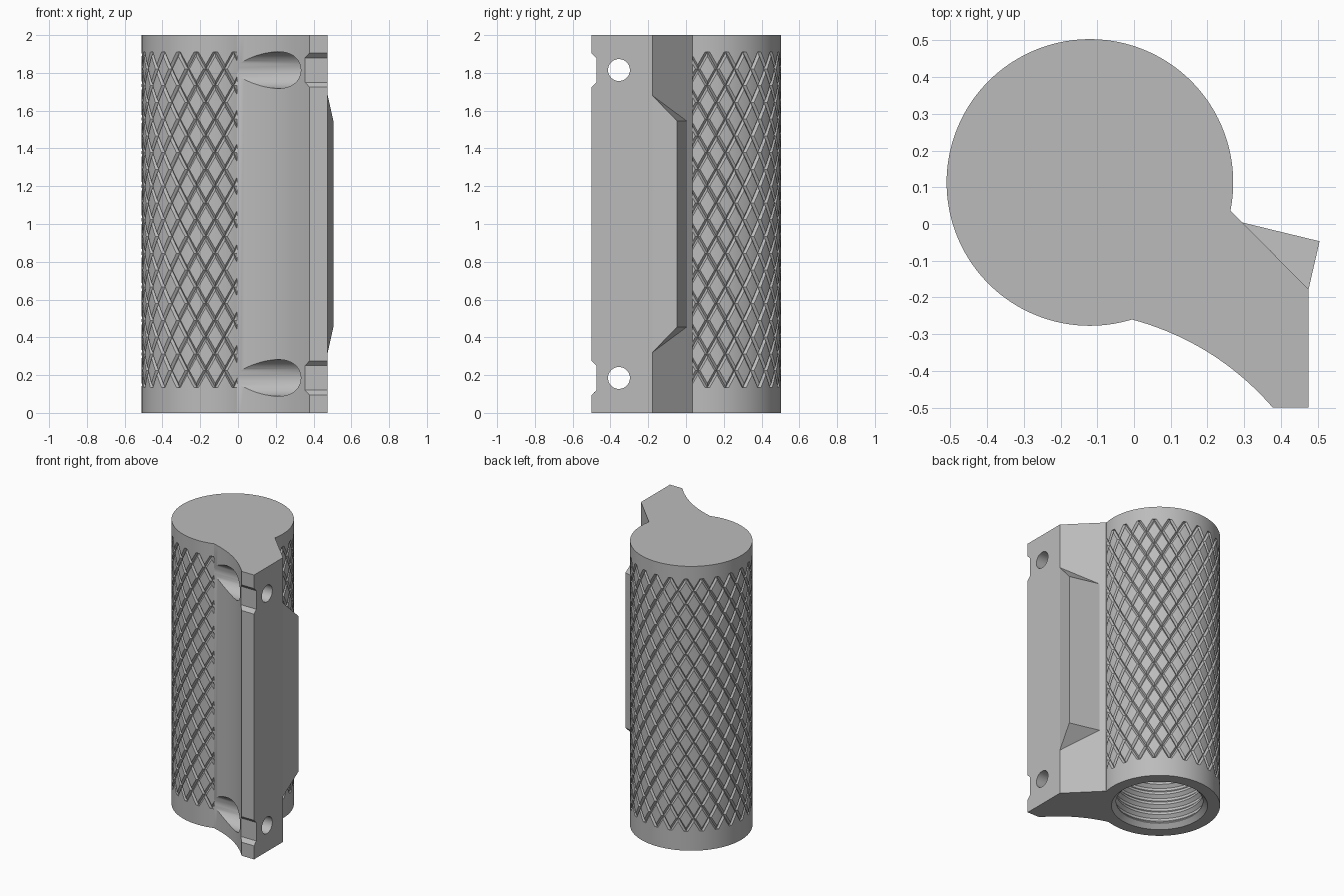
import bpy, bmesh, math
from mathutils import Vector

cube = bpy.data.objects.get("Cube")
if cube:
    bpy.data.objects.remove(cube, do_unlink=True)

grey = bpy.data.materials.new("plain_grey")
grey.use_nodes = True
colour = (0.5, 0.5, 0.5, 1)
grey.diffuse_color = colour
grey.node_tree.nodes["Principled BSDF"].inputs["Base Color"].default_value = colour


def finish(name, bm):
    """Turn a bmesh into a linked grey object."""
    bmesh.ops.recalc_face_normals(bm, faces=bm.faces)
    mesh = bpy.data.meshes.new(name)
    bm.to_mesh(mesh)
    bm.free()
    mesh.materials.append(grey)
    obj = bpy.data.objects.new(name, mesh)
    bpy.context.collection.objects.link(obj)
    return obj


def activate(obj):
    bpy.ops.object.select_all(action='DESELECT')
    obj.select_set(True)
    bpy.context.view_layer.objects.active = obj


def smooth(obj):
    activate(obj)
    bpy.ops.object.shade_smooth_by_angle(angle=math.radians(28))


def prism(name, points, offset):
    """Extrude a closed outline of 3D points along an offset."""
    bm = bmesh.new()
    face = bm.faces.new([bm.verts.new(p) for p in points])
    new = bmesh.ops.extrude_face_region(bm, geom=[face])["geom"]
    verts = [v for v in new if isinstance(v, bmesh.types.BMVert)]
    bmesh.ops.translate(bm, verts=verts, vec=offset)
    return finish(name, bm)


def cut(target, cutter):
    """Subtract a cutter from the target, then discard it."""
    cutter.hide_render = True
    mod = target.modifiers.new("cut", 'BOOLEAN')
    mod.operation = 'DIFFERENCE'
    mod.solver = 'EXACT'
    mod.object = cutter
    activate(target)
    bpy.ops.object.modifier_apply(modifier=mod.name)
    bpy.data.objects.remove(cutter, do_unlink=True)


CX, CY, R = -0.12, 0.113, 0.39
HEIGHT = 2.0
KNURL_LOW, KNURL_HIGH = 0.135, 1.91
STEP = 8                    # grid steps per diamond
AROUND, TALL = 24, 10       # diamonds around and up the tube
DEPTH = 0.013
COLS, ROWS = AROUND * STEP, TALL * STEP

# Knurled tube: threaded bore, mouth, outer wall and closed top as stacked rings
rings = [(0.28, 1.85), (0.28, 0.6)]
pitch = 0.075
for k in range(7, 0, -1):
    z = k * pitch
    rings += [(0.28, z + 0.02), (0.30, z), (0.30, z - 0.018), (0.28, z - 0.038)]
rings += [(0.28, 0.03), (0.31, 0), (R, 0), (R, KNURL_LOW)]
first_knurl = len(rings)
rings += [(R, KNURL_LOW + (KNURL_HIGH - KNURL_LOW) * j / ROWS) for j in range(ROWS + 1)]
rings += [(R, KNURL_HIGH), (R, HEIGHT)]

bm = bmesh.new()
grid = []
for k, (radius, z) in enumerate(rings):
    j = k - first_knurl
    row = []
    for i in range(COLS):
        angle = math.tau * i / COLS - math.pi / 2
        groove = 0 <= j <= ROWS and ((i + j) % STEP == 0 or (i - j) % STEP == 0)
        r = radius - DEPTH if groove else radius
        row.append(bm.verts.new((CX + r * math.cos(angle), CY + r * math.sin(angle), z)))
    grid.append(row)


def gap(n):
    return min(n % STEP, -n % STEP)


for k in range(len(grid) - 1):
    j = k - first_knurl
    for i in range(COLS):
        n = (i + 1) % COLS
        a, b, c, d = grid[k][i], grid[k][n], grid[k + 1][n], grid[k + 1][i]
        if not 0 <= j < ROWS:
            bm.faces.new((a, b, c, d))
        elif gap(i - j) < gap(i + 1 + j):
            bm.faces.new((a, b, c))
            bm.faces.new((a, c, d))
        else:
            bm.faces.new((a, b, d))
            bm.faces.new((b, c, d))
bm.faces.new(grid[0])
bm.faces.new(grid[-1])
bmesh.ops.remove_doubles(bm, verts=bm.verts, dist=0.00005)
smooth(finish("knurled_tube", bm))

# Side flange: concave front curve, flat side, and an edge buried in the tube wall
start, bend, end = Vector((-0.005, -0.26)), Vector((0.223, -0.322)), Vector((0.378, -0.5))
outline = []
for s in range(25):
    t = s / 24
    outline.append((1 - t) ** 2 * start + 2 * t * (1 - t) * bend + t * t * end)
outline += [(0.475, -0.5), (0.475, -0.178), (0.265, 0.034)]
for s in range(13):
    angle = math.radians(-12 - 60 * s / 12)
    outline.append((CX + 0.363 * math.cos(angle), CY + 0.363 * math.sin(angle)))
flange = prism("side_flange", [(p[0], p[1], 0) for p in outline], (0, 0, HEIGHT))


def rod(radius, y, z, x0, x1):
    """Cylindrical cutter lying along x."""
    points = []
    for s in range(48):
        a = math.tau * s / 48
        points.append((x0, y + radius * math.cos(a), z + radius * math.sin(a)))
    return prism("rod_cutter", points, (x1 - x0, 0, 0))


# Screw holes, their recesses and the front edge notches, mirrored top and bottom
notch = [(-0.475, 1.75), (-0.475, 1.88), (-0.525, 1.93), (-0.525, 1.70)]
for side in (1, -1):
    z = 1 + side * 0.815
    cut(flange, rod(0.097, -0.355, z, -0.3, 0.36))
    cut(flange, rod(0.058, -0.355, z, -0.4, 0.7))
    points = [(0.2, y, 1 + side * (h - 1)) for y, h in notch]
    cut(flange, prism("notch_cutter", points, (0.5, 0, 0)))
smooth(flange)

# Wedge rail on the slanted back of the flange
bm = bmesh.new()
for x, y, half in ((0.475, -0.178, 0.68), (0.505, -0.047, 0.545), (0.295, 0.004, 0.545)):
    for side in (1, -1):
        bm.verts.new((x, y, 1 + side * half))
bmesh.ops.convex_hull(bm, input=bm.verts)
bmesh.ops.dissolve_limit(bm, angle_limit=0.01, verts=bm.verts, edges=bm.edges)
finish("wedge_rail", bm)
